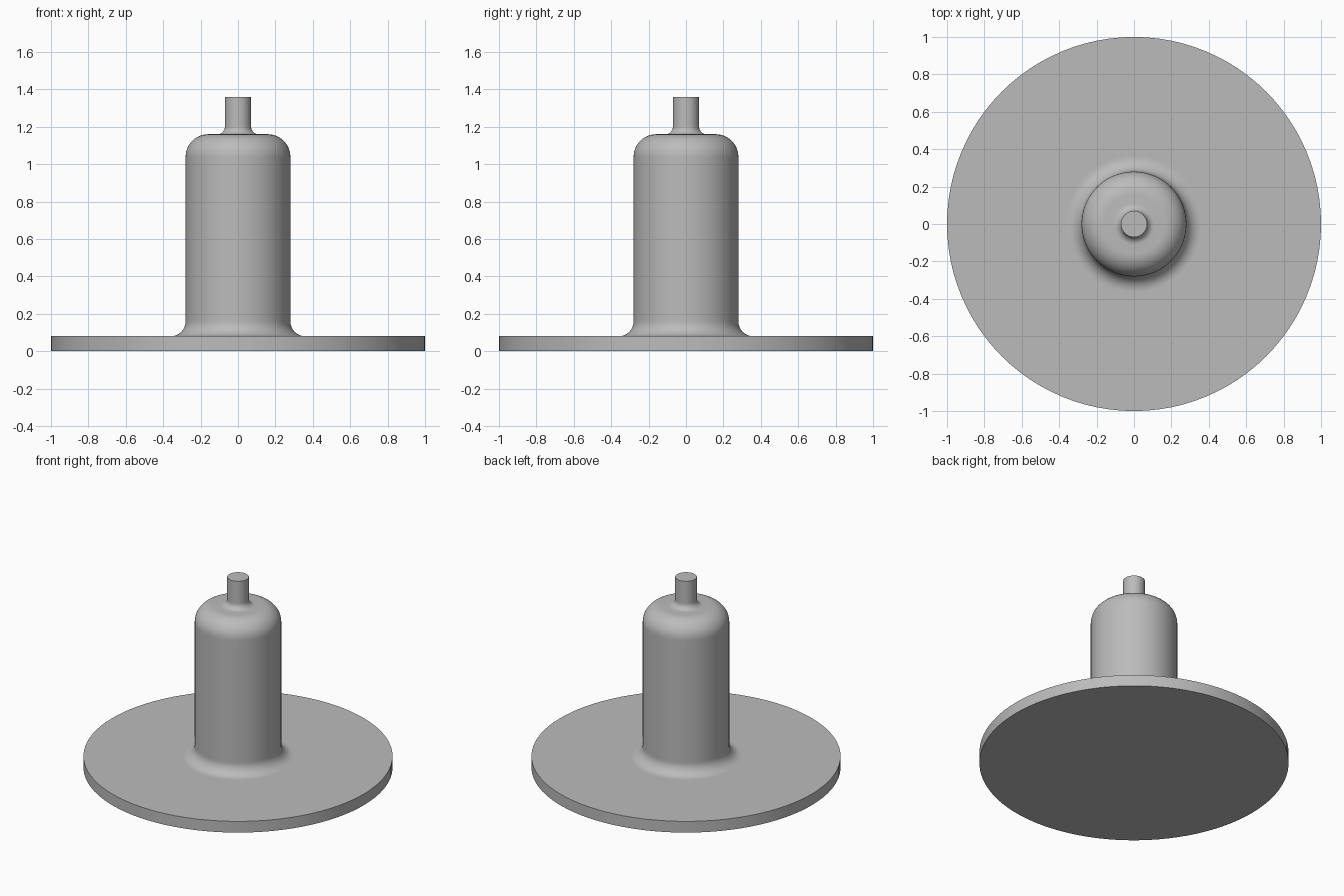
import bpy
import bmesh
from math import sin, cos, pi, radians
from mathutils import Matrix, Vector

SEGMENTS = 96

if "Cube" in bpy.data.objects:
    bpy.data.objects.remove(bpy.data.objects["Cube"], do_unlink=True)

# Single grey material
grey = bpy.data.materials.new("plain_grey")
grey.use_nodes = True
colour = (0.5, 0.5, 0.5, 1)
grey.diffuse_color = colour
grey.node_tree.nodes["Principled BSDF"].inputs["Base Color"].default_value = colour


def arc(r, z, radius, start, end, steps=12):
    """Quarter round in the profile, centred on (r, z), angles in degrees."""
    angles = [radians(start + (end - start) * i / steps) for i in range(steps + 1)]
    return [(r + radius * cos(a), z + radius * sin(a)) for a in angles]


def lathe(name, profile):
    """Revolve a radius/height profile around z; its ends lie on the axis."""
    bm = bmesh.new()
    verts = [bm.verts.new((r, 0, z)) for r, z in profile]
    edges = [bm.edges.new(pair) for pair in zip(verts, verts[1:])]
    bmesh.ops.spin(bm, geom=verts + edges, cent=(0, 0, 0), axis=(0, 0, 1),
                   angle=2 * pi, steps=SEGMENTS, use_merge=False)
    bmesh.ops.remove_doubles(bm, verts=bm.verts, dist=0.0001)
    bmesh.ops.recalc_face_normals(bm, faces=bm.faces)
    mesh = bpy.data.meshes.new(name)
    bm.to_mesh(mesh)
    bm.free()
    mesh.materials.append(grey)
    obj = bpy.data.objects.new(name, mesh)
    bpy.context.collection.objects.link(obj)
    bpy.ops.object.select_all(action="DESELECT")
    obj.select_set(True)
    bpy.context.view_layer.objects.active = obj
    bpy.ops.object.shade_smooth_by_angle(angle=radians(30))
    return obj


# Round base plate, filleted column, domed shoulder and top pin in one turning
base = [(0, 0), (1, 0), (1, 0.08), (0.37, 0.08)]
base_fillet = arc(0.36, 0.16, 0.08, 270, 180)
column = [(0.28, 0.17), (0.28, 1.03)]
shoulder = arc(0.16, 1.04, 0.12, 0, 90)
pin_fillet = arc(0.11, 1.20, 0.04, 270, 180, 8)
pin = [(0.07, 1.21), (0.07, 1.36), (0, 1.36)]
lathe("flanged_post", base + base_fillet + column + shoulder + pin_fillet + pin)
